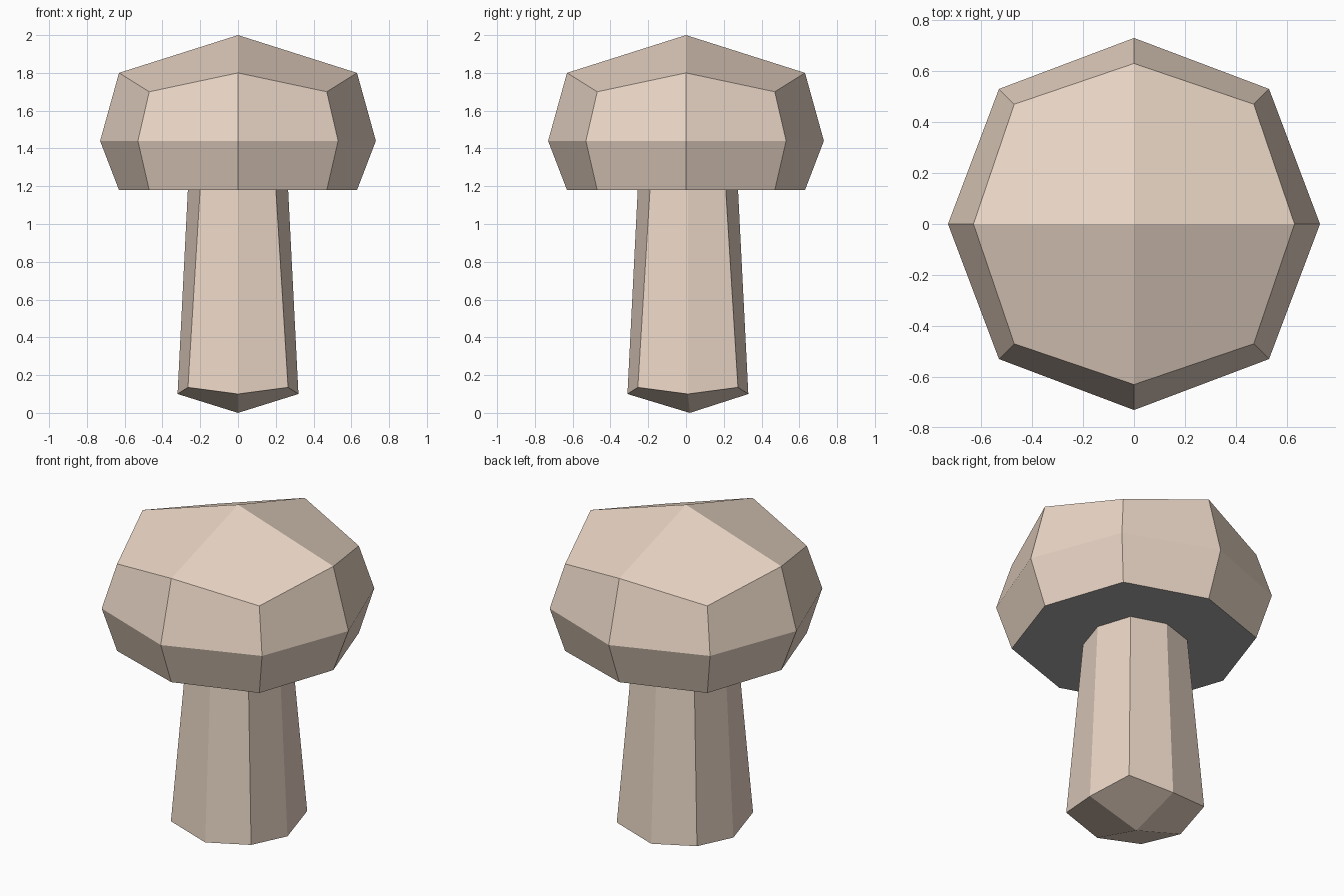
import bpy, math

if "Cube" in bpy.data.objects:
    bpy.data.objects.remove(bpy.data.objects["Cube"])

def ring(mid, corner, z_mid, z_corner, y=0.0):
    """Eight points of a rounded square: edge midpoints alternate with corners."""
    pts = []
    for i in range(8):
        a = i * math.pi / 4
        r, z = (corner * math.sqrt(2), z_corner) if i % 2 else (mid, z_mid)
        pts.append((r * math.cos(a), r * math.sin(a) + y, z))
    return pts

def build(name, rings, tip, mat, up):
    """Stack rings from tip outward; four quads close the tip."""
    verts = [tip] + [p for r in rings for p in r]
    faces = [(0, 1 + (i - 1) % 8, 1 + i, 1 + (i + 1) % 8) for i in (1, 3, 5, 7)]
    for k in range(len(rings) - 1):
        a, b = 1 + 8 * k, 9 + 8 * k
        for i in range(8):
            j = (i + 1) % 8
            faces.append((a + i, b + i, b + j, a + j))
    if not up:
        faces = [f[::-1] for f in faces]
    return add(name, verts, faces, mat)

def add(name, verts, faces, mat=None):
    me = bpy.data.meshes.new(name)
    me.from_pydata(verts, [], faces)
    ob = bpy.data.objects.new(name, me)
    bpy.context.collection.objects.link(ob)
    if mat:
        me.materials.append(mat)
    return ob

tan = bpy.data.materials.new("tan")
tan.diffuse_color = (0.82, 0.67, 0.56, 1)
tan.use_nodes = True
tan.node_tree.nodes["Principled BSDF"].inputs["Base Color"].default_value = tan.diffuse_color

# Mushroom cap: blunt dome, widest at the middle ring
rim = ring(0.63, 0.47, 1.18, 1.18)
build("cap", [ring(0.63, 0.47, 1.80, 1.70), ring(0.73, 0.53, 1.44, 1.44), rim],
      (0, 0, 2.0), tan, True)

# Flat grey underside of the cap
underside = add("cap_underside", rim, [tuple(reversed(range(8)))])
grey = bpy.data.materials.new("dark_grey")
grey.diffuse_color = (0.4, 0.4, 0.4, 1)
grey.use_nodes = True
grey.node_tree.nodes["Principled BSDF"].inputs["Base Color"].default_value = grey.diffuse_color
underside.data.materials.append(grey)

# Tapered stem with a pointed foot
build("stem", [ring(0.32, 0.265, 0.10, 0.135, 0.01), ring(0.265, 0.2, 1.19, 1.19, 0.01)],
      (0, 0.02, 0.0), tan, False)
